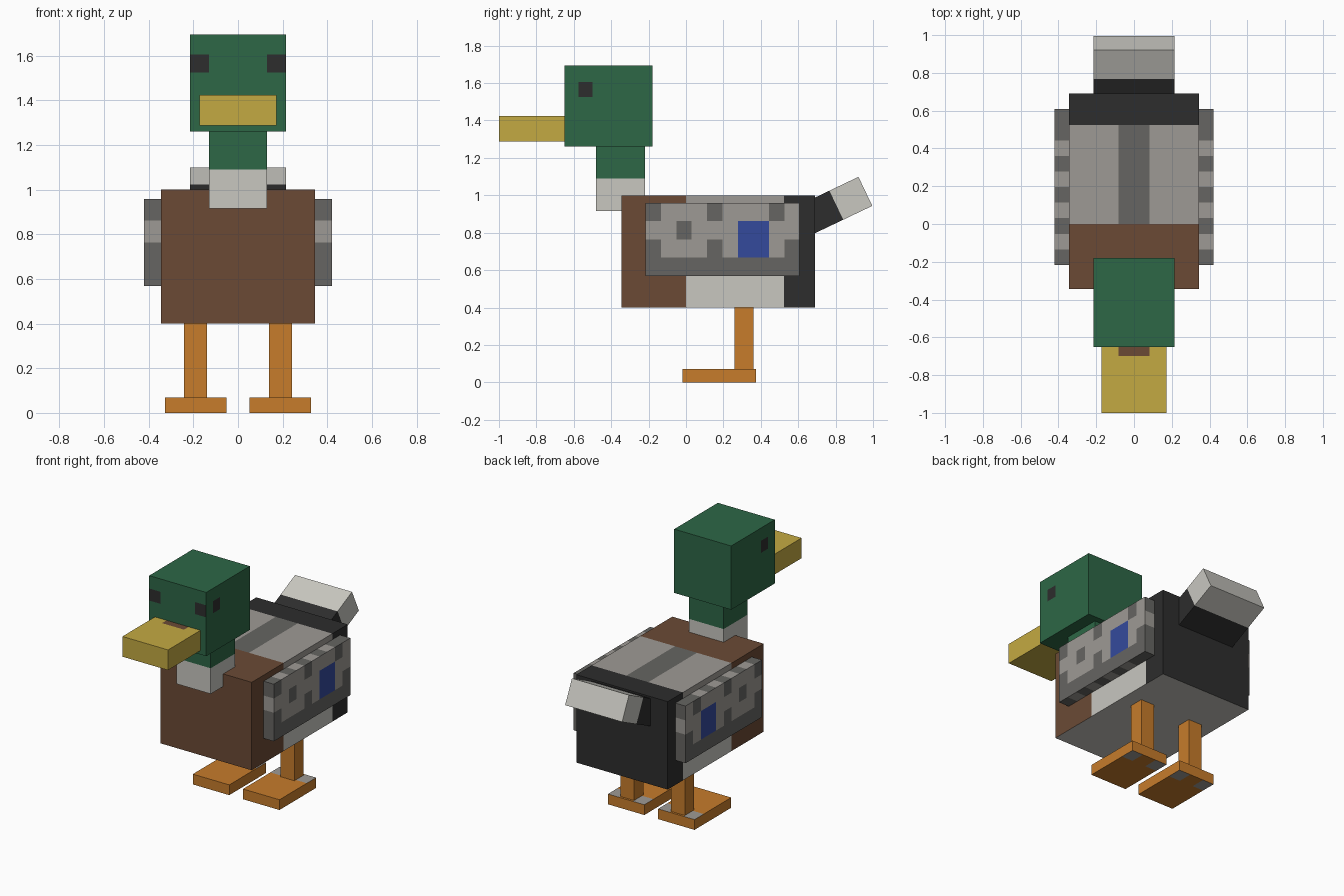
import bpy, bmesh, math
from mathutils import Vector, Matrix

if "Cube" in bpy.data.objects:
    bpy.data.objects.remove(bpy.data.objects["Cube"])


def linear(h):
    vals = [int(h[i:i + 2], 16) / 255 for i in (0, 2, 4)]
    return [v / 12.92 if v <= 0.04045 else ((v + 0.055) / 1.055) ** 2.4 for v in vals] + [1]


COLOURS = {"green": "2d6746", "black": "2d2d2d", "white": "c8c7c0", "brown": "6b4a35",
           "light_grey": "9e9a95", "dark_grey": "666562", "orange": "c77c2b",
           "yellow": "c4aa42", "blue": "344a9c"}
MATS = {}
for key, code in COLOURS.items():
    MATS[key] = bpy.data.materials.new(key)
    MATS[key].diffuse_color = linear(code)


def box(name, lo, hi, rule, cuts=((), (), ()), matrix=None):
    """Box from lo to hi, sliced at the cuts; rule(centre, normal) names each face's colour."""
    lo, hi = Vector(lo), Vector(hi)
    bm = bmesh.new()
    bmesh.ops.create_cube(bm, size=1)
    for v in bm.verts:
        v.co = (lo + hi) / 2 + v.co * (hi - lo)
    for axis in range(3):
        normal = Vector([float(axis == i) for i in range(3)])
        for c in cuts[axis]:
            bmesh.ops.bisect_plane(bm, geom=bm.verts[:] + bm.edges[:] + bm.faces[:],
                                   plane_co=normal * c, plane_no=normal)
    bm.normal_update()
    me = bpy.data.meshes.new(name)
    used = []
    for f in bm.faces:
        col = rule(f.calc_center_median(), f.normal) if callable(rule) else rule
        if col not in used:
            used.append(col)
            me.materials.append(MATS[col])
        f.material_index = used.index(col)
    if matrix:
        bm.transform(matrix)
    bm.to_mesh(me)
    bm.free()
    ob = bpy.data.objects.new(name, me)
    bpy.context.collection.objects.link(ob)
    return ob


# Body: brown chest, grey back with a dark stripe, white belly, black rump
def body_rule(c, n):
    if n.z < -0.5:
        return "white"
    if c.y < 0:
        return "brown"
    if c.y > 0.525:
        return "black"
    if n.z > 0.5:
        return "dark_grey" if abs(c.x) < 0.083 else "light_grey"
    return "light_grey" if c.z > 0.7 else "white"


box("body", (-0.345, -0.345, 0.4), (0.345, 0.69, 1.0), body_rule,
    ((-0.083, 0.083), (0, 0.525), (0.7,)))

# Neck with white collar
box("neck", (-0.13, -0.48, 0.915), (0.13, -0.22, 1.27),
    lambda c, n: "green" if c.z > 1.09 else "white", ((), (), (1.09,)))


# Head with inset eyes on the front corners and sides
def head_rule(c, n):
    if 1.525 < c.z < 1.607:
        if n.y < -0.5 and abs(c.x) > 0.13:
            return "black"
        if abs(n.x) > 0.5 and -0.575 < c.y < -0.5:
            return "black"
    return "green"


box("head", (-0.215, -0.65, 1.26), (0.215, -0.18, 1.695), head_rule,
    ((-0.13, 0.13), (-0.575, -0.5), (1.525, 1.607)))

# Beak with brown patch at its base
box("beak", (-0.172, -1.0, 1.287), (0.172, -0.65, 1.425),
    lambda c, n: "brown" if n.z > 0.5 and c.y > -0.7 and abs(c.x) < 0.083 else "yellow",
    ((-0.083, 0.083), (-0.7,), ()))

# Tilted tail with white tip
box("tail", (-0.215, -0.345, -0.086), (0.215, 0, 0.086),
    lambda c, n: "white" if c.y > -0.172 else "black", ((), (-0.172,), ()),
    Matrix.Translation((0, 0.959, 1.021)) @ Matrix.Rotation(math.radians(25.5), 4, "X"))

# Wings: mottled 10 x 4 chequer, top row first
WING = ["D...D...D.",
        "..D...BB..",
        "D...D.BB.D",
        "DDDDDDDDDD"]
Y0, Z1, CW, CH = -0.217, 0.959, 0.0825, 0.0975


def wing_rule(c, n):
    col = min(9, max(0, int((c.y - Y0) / CW)))
    row = min(3, max(0, int((Z1 - c.z) / CH)))
    if abs(n.z) > 0.5:
        return "dark_grey" if col % 2 == 0 or col == 9 else "light_grey"
    if abs(n.y) > 0.5:
        return "light_grey" if row == 1 else "dark_grey"
    return {"D": "dark_grey", ".": "light_grey", "B": "blue"}[WING[row][col]]


# Legs and feet: pale rear corners beside each leg
def foot_rule(c, n):
    corner = c.y > 0.275 and abs(abs(c.x) - 0.19) > 0.05
    return "light_grey" if abs(n.z) > 0.5 and corner else "orange"


for side, s in (("right", 1), ("left", -1)):
    def span(a, b):
        return sorted((a * s, b * s))
    x0, x1 = span(0.345, 0.422)
    box(side + "_wing", (x0, Y0, Z1 - 4 * CH), (x1, Y0 + 10 * CW, Z1), wing_rule,
        ((), [Y0 + CW * i for i in range(1, 10)], [Z1 - CH * i for i in range(1, 4)]))
    x0, x1 = span(0.14, 0.243)
    box(side + "_leg", (x0, 0.26, 0.07), (x1, 0.36, 0.4), "orange")
    x0, x1 = span(0.052, 0.327)
    box(side + "_foot", (x0, -0.02, 0), (x1, 0.375, 0.07), foot_rule,
        ([0.14 * s, 0.243 * s], (0.275,), ()))

for m in bpy.data.materials:
    if m.users and not m.is_grease_pencil:
        m.use_nodes = True
        m.node_tree.nodes["Principled BSDF"].inputs["Base Color"].default_value = m.diffuse_color
